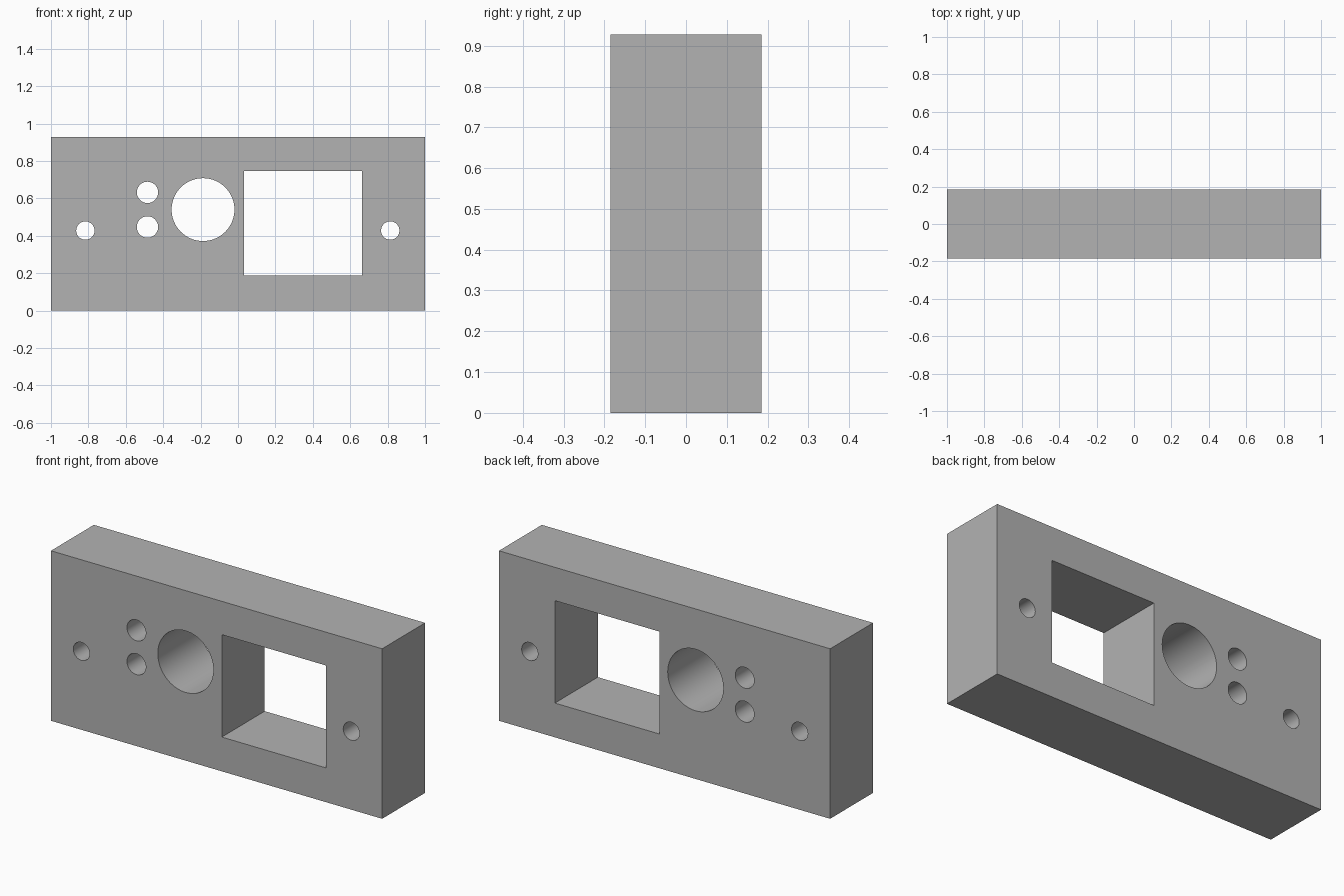
import bpy
import bmesh
import math
from mathutils import Matrix, Vector

default = bpy.data.objects.get("Cube")
if default:
    bpy.data.objects.remove(default, do_unlink=True)

WIDTH, DEPTH, HEIGHT = 2.0, 0.37, 0.928
CUT_DEPTH = DEPTH * 2

grey = bpy.data.materials.new("plain grey")
grey.use_nodes = True
grey.diffuse_color = (0.45, 0.45, 0.45, 1)
grey.node_tree.nodes["Principled BSDF"].inputs["Base Color"].default_value = grey.diffuse_color


def add_box(bm, center, size):
    matrix = Matrix.Translation(center) @ Matrix.Diagonal(Vector(size)).to_4x4()
    bmesh.ops.create_cube(bm, size=1, matrix=matrix)


def add_bore(bm, x, z, radius, sides=64):
    matrix = Matrix.Translation((x, 0, z)) @ Matrix.Rotation(math.pi / 2, 4, "X")
    bmesh.ops.create_cone(bm, cap_ends=True, segments=sides, radius1=radius,
                          radius2=radius, depth=CUT_DEPTH, matrix=matrix)


def make_object(name, bm):
    mesh = bpy.data.meshes.new(name)
    bm.to_mesh(mesh)
    bm.free()
    mesh.materials.append(grey)
    obj = bpy.data.objects.new(name, mesh)
    bpy.context.collection.objects.link(obj)
    return obj


# Solid panel block
bm = bmesh.new()
add_box(bm, (0, 0, HEIGHT / 2), (WIDTH, DEPTH, HEIGHT))
panel = make_object("panel_block", bm)

# Cutter: rectangular window, large bore, paired small bores, mounting holes
bm = bmesh.new()
left, right, bottom, top = 0.032, 0.662, 0.187, 0.746
add_box(bm, ((left + right) / 2, 0, (bottom + top) / 2),
        (right - left, CUT_DEPTH, top - bottom))
add_bore(bm, -0.187, 0.54, 0.168)
for z in (0.447, 0.632):
    add_bore(bm, -0.484, z, 0.057)
for x in (-0.816, 0.814):
    add_bore(bm, x, 0.428, 0.049)
cutter = make_object("opening_cutter", bm)
cutter.hide_render = True

# Cut the openings through and keep the finished mesh
cut = panel.modifiers.new("openings", "BOOLEAN")
cut.operation = "DIFFERENCE"
cut.solver = "EXACT"
cut.object = cutter
bpy.context.view_layer.update()
graph = bpy.context.evaluated_depsgraph_get()
finished = bpy.data.meshes.new_from_object(panel.evaluated_get(graph))
panel.modifiers.clear()
panel.data = finished
bpy.data.objects.remove(cutter, do_unlink=True)

# Smooth bore walls with sharp rims
finished.shade_smooth()
finished.set_sharp_from_angle(angle=math.radians(30))
